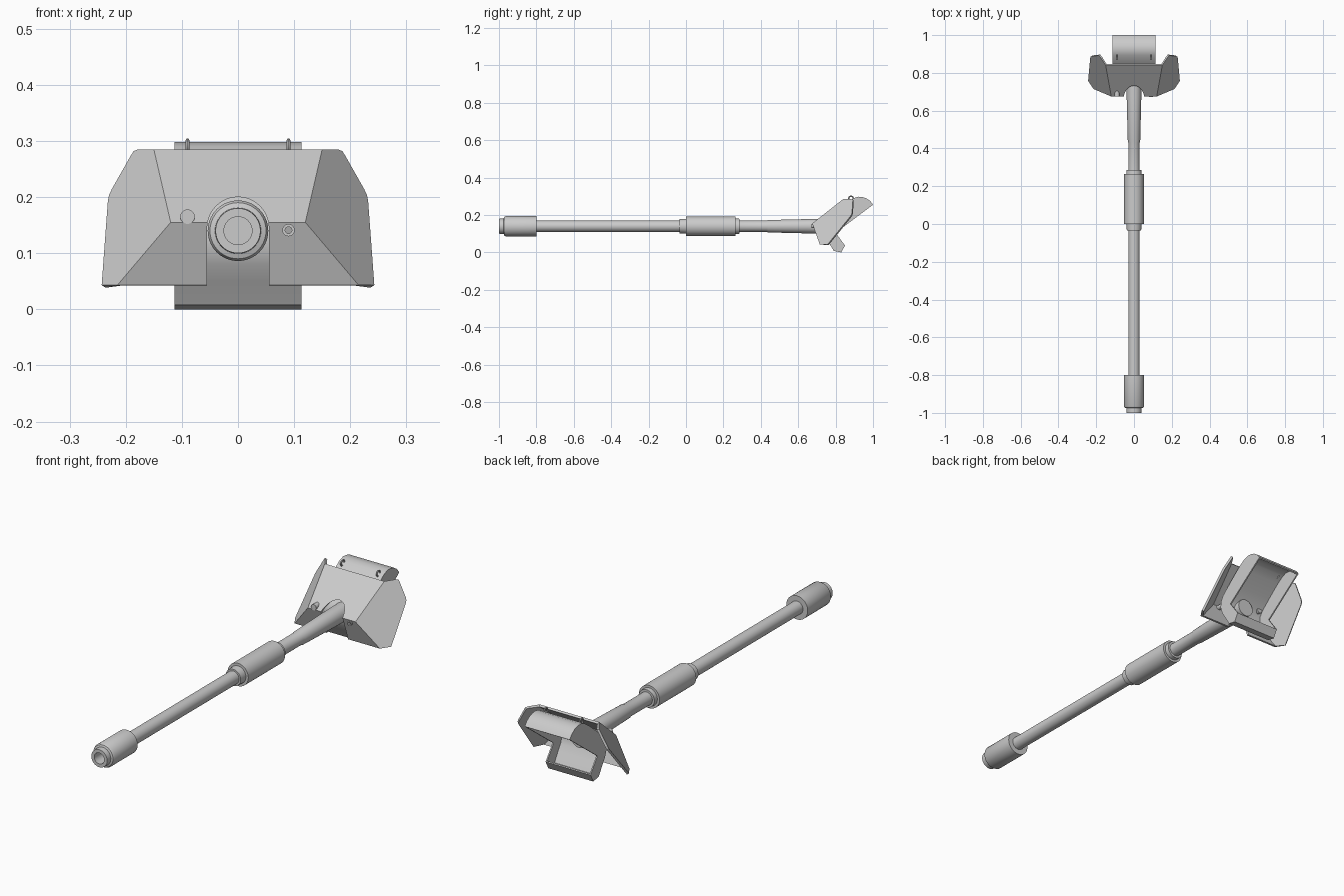
import bpy, bmesh, math
from mathutils import Vector

if "Cube" in bpy.data.objects:
    bpy.data.objects.remove(bpy.data.objects["Cube"])

AXIS_Z = 0.14
steel = bpy.data.materials.new("grey_steel")
steel.diffuse_color = (0.6, 0.6, 0.6, 1)
steel.use_nodes = True
steel.node_tree.nodes["Principled BSDF"].inputs["Base Color"].default_value = steel.diffuse_color


def finish(name, bm, smooth=None):
    bmesh.ops.recalc_face_normals(bm, faces=bm.faces)
    me = bpy.data.meshes.new(name)
    bm.to_mesh(me)
    bm.free()
    ob = bpy.data.objects.new(name, me)
    bpy.context.collection.objects.link(ob)
    me.materials.append(steel)
    if smooth:
        bpy.ops.object.select_all(action='DESELECT')
        ob.select_set(True)
        bpy.context.view_layer.objects.active = ob
        bpy.ops.object.shade_smooth_by_angle(angle=math.radians(smooth))
    return ob


def lathe(name, profile, x=0.0, z=AXIS_Z, seg=40):
    """Turn (y, radius) points about an axis parallel to y."""
    bm = bmesh.new()
    rings = []
    for y, r in profile:
        rings.append([bm.verts.new((x + r * math.cos(a), y, z + r * math.sin(a)))
                      for a in (2 * math.pi * i / seg for i in range(seg))])
    for a, b in zip(rings, rings[1:]):
        for i in range(seg):
            j = (i + 1) % seg
            bm.faces.new((a[i], a[j], b[j], b[i]))
    bm.faces.new(rings[0])
    bm.faces.new(rings[-1])
    return finish(name, bm, 30)


def extrude_x(name, outline, x0, x1, smooth=None):
    """Extrude a (y, z) outline from x0 to x1."""
    bm = bmesh.new()
    f = bm.faces.new([bm.verts.new((x0, y, z)) for y, z in outline])
    r = bmesh.ops.extrude_face_region(bm, geom=[f])
    vs = [v for v in r['geom'] if isinstance(v, bmesh.types.BMVert)]
    bmesh.ops.translate(bm, verts=vs, vec=(x1 - x0, 0, 0))
    return finish(name, bm, smooth)


# gun tube, stepped and tapered, with an open bore and muzzle brake
lathe("gun_barrel", [
    (-0.80, 0.025), (-1.0, 0.025), (-1.0, 0.040), (-0.975, 0.041),
    (-0.972, 0.050), (-0.965, 0.054), (-0.80, 0.054), (-0.80, 0.030),
    (-0.035, 0.030), (-0.035, 0.038), (0.0, 0.040), (0.0, 0.052),
    (0.265, 0.052), (0.265, 0.041), (0.285, 0.040), (0.285, 0.030),
    (0.43, 0.030), (0.44, 0.033), (0.68, 0.039), (0.77, 0.040)])

# armoured shield: sloped upper and lower plates with swept-back cheeks
A = Vector((0.12, 0.675, 0.155))
B = Vector((0.15, 0.84, 0.285))
C = Vector((0.215, 0.715, 0.043))
normal = (B - A).cross(C - A)


def on_cheek(x, z):
    y = A.y - (normal.x * (x - A.x) + normal.z * (z - A.z)) / normal.y
    return Vector((x, y, z))


rim = [on_cheek(x, z) for x, z in (
    (0.243, 0.043), (0.232, 0.192), (0.230, 0.203), (0.225, 0.214),
    (0.191, 0.274), (0.186, 0.282), (0.178, 0.285))]
bm = bmesh.new()


def vert(p, s):
    return bm.verts.new((p.x * s, p.y, p.z))


corners = {}
for s in (1, -1):
    a, b, c = (vert(p, s) for p in (A, B, C))
    corners[s] = (a, b, c)
    loop = [a, c] + [vert(p, s) for p in rim] + [b]
    bm.faces.new(loop if s == 1 else loop[::-1])
(ra, rb, rc), (la, lb, lc) = corners[1], corners[-1]
bm.faces.new((la, ra, rb, lb))
bm.faces.new((lc, rc, ra, la))
bmesh.ops.recalc_face_normals(bm, faces=bm.faces)
front = next(f for f in bm.faces if len(f.verts) == 4)
if front.normal.y > 0:
    bmesh.ops.reverse_faces(bm, faces=bm.faces)
# thicken backwards
bmesh.ops.solidify(bm, geom=bm.faces[:], thickness=0.010)
shield = finish("shield_plates", bm)

# arched opening for the barrel
bm = bmesh.new()
arch = [(-0.055, -0.05), (0.055, -0.05)]
arch += [(0.055 * math.cos(math.pi * i / 24), 0.145 + 0.055 * math.sin(math.pi * i / 24))
         for i in range(25)]
f = bm.faces.new([bm.verts.new((x, 0.6, z)) for x, z in arch])
r = bmesh.ops.extrude_face_region(bm, geom=[f])
bmesh.ops.translate(bm, vec=(0, 0.4, 0),
                    verts=[v for v in r['geom'] if isinstance(v, bmesh.types.BMVert)])
cutter = finish("arch_cutter", bm)
cutter.hide_render = True
cutter.hide_set(True)
mod = shield.modifiers.new("arch", 'BOOLEAN')
mod.operation = 'DIFFERENCE'
mod.solver = 'EXACT'
mod.object = cutter

# curved cradle behind the shield: skin open at the back, thin cheeks at the ends
skin = [(1.0, 0.255), (0.985, 0.275), (0.963, 0.290), (0.942, 0.296), (0.92, 0.298),
        (0.895, 0.290), (0.86, 0.266), (0.80, 0.215), (0.75, 0.17), (0.735, 0.145),
        (0.733, 0.115), (0.745, 0.08), (0.765, 0.05), (0.79, 0.008), (0.83, 0.0),
        (0.85, 0.037)]
inner = []
for i, p in enumerate(skin):
    p0, p1 = skin[max(i - 1, 0)], skin[min(i + 1, len(skin) - 1)]
    d = Vector((p1[0] - p0[0], p1[1] - p0[1])).normalized()
    inner.append((p[0] - d.y * 0.006, p[1] + d.x * 0.006))
extrude_x("cradle_skin", skin + inner[::-1], -0.113, 0.113, 35)
for s, side in ((1, "right"), (-1, "left")):
    extrude_x("cradle_cheek_" + side, skin + [(0.80, 0.105)], s * 0.1075, s * 0.1135)

# lifting rings on top of the cradle
for s, side in ((1, "right"), (-1, "left")):
    bpy.ops.mesh.primitive_torus_add(
        location=(s * 0.09, 0.882, 0.289), rotation=(0, math.pi / 2, 0),
        major_radius=0.012, minor_radius=0.0035, major_segments=20, minor_segments=8)
    ring = bpy.context.object
    ring.name = "lifting_ring_" + side
    ring.data.materials.append(steel)
    bpy.ops.object.shade_smooth_by_angle(angle=math.radians(40))

# sight port and secondary gun tube
lathe("sight_port", [(0.674, 0.013), (0.76, 0.013)], -0.09, 0.165, 20)
lathe("secondary_gun", [(0.70, 0.006), (0.672, 0.006), (0.672, 0.011), (0.76, 0.011)],
      0.09, 0.141, 20)
